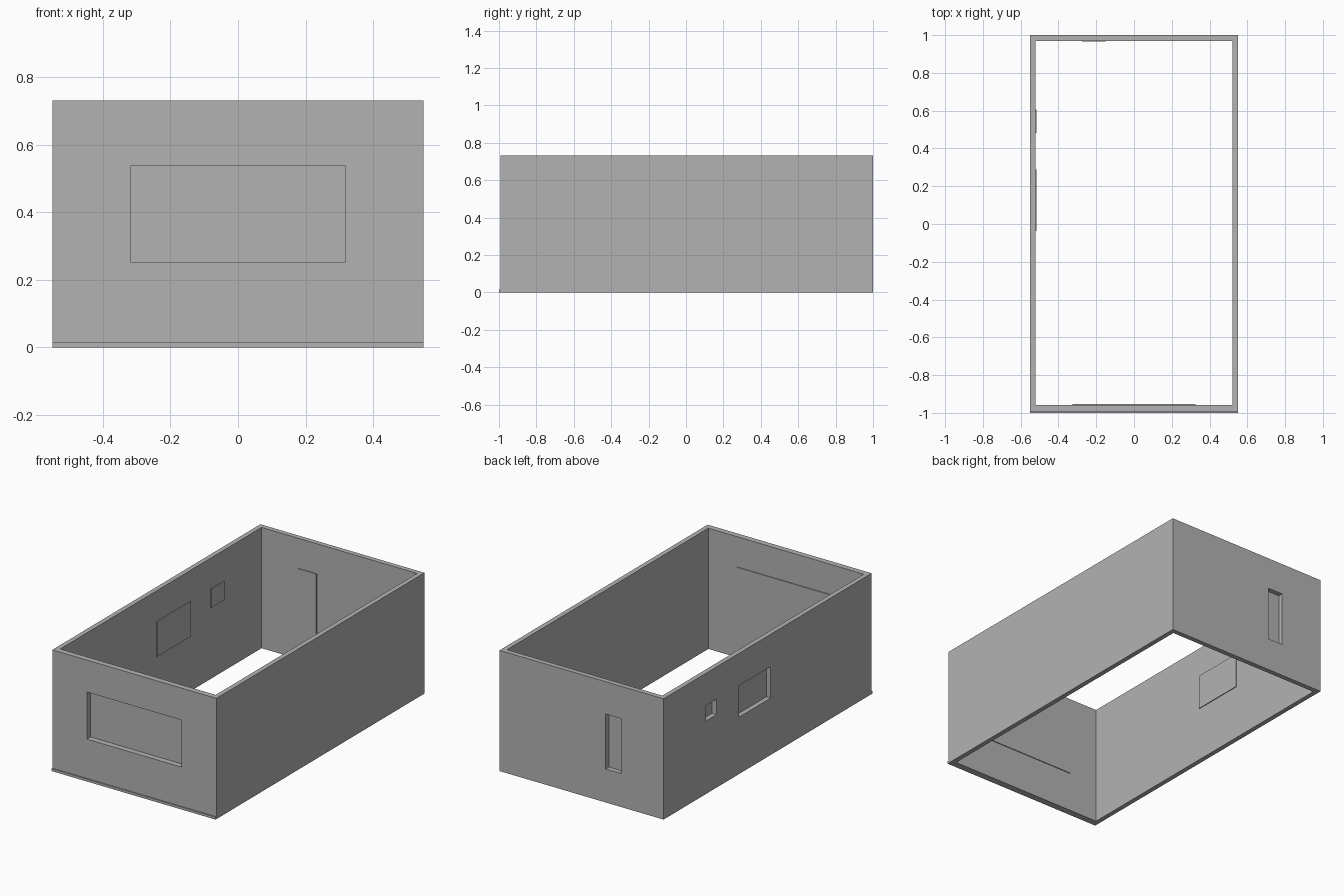
import bpy

if "Cube" in bpy.data.objects:
    bpy.data.objects.remove(bpy.data.objects["Cube"], do_unlink=True)

grey = bpy.data.materials.new("wall_grey")
grey.use_nodes = True
grey.diffuse_color = (0.45, 0.45, 0.45, 1)
grey.node_tree.nodes["Principled BSDF"].inputs["Base Color"].default_value = grey.diffuse_color


def box(name, x, y, z):
    """Box spanning the given (low, high) ranges."""
    bpy.ops.mesh.primitive_cube_add(size=1)
    ob = bpy.context.object
    ob.name = name
    ob.data.materials.append(grey)
    spans = (x, y, z)
    for v in ob.data.vertices:
        v.co = [s[0] if c < 0 else s[1] for s, c in zip(spans, v.co)]
    return ob


def cut(target, cutter):
    cutter.hide_render = True
    mod = target.modifiers.new("cut", "BOOLEAN")
    mod.operation = "DIFFERENCE"
    mod.solver = "EXACT"
    mod.object = cutter
    bpy.context.view_layer.objects.active = target
    bpy.ops.object.modifier_apply(modifier=mod.name)
    bpy.data.objects.remove(cutter, do_unlink=True)


def grow(span, d=0.011):
    return (span[0] - d, span[1] + d)


HALF_X, INNER_X = 0.55, 0.521
FRONT, FRONT_IN, BACK_IN, BACK = -0.993, -0.958, 0.97, 1.0
HEIGHT = 0.732
PANE = 0.005

# Open rectangular shell
walls = box("walls", (-HALF_X, HALF_X), (FRONT, BACK), (0, HEIGHT))
cut(walls, box("room_cutter", (-INNER_X, INNER_X), (FRONT_IN, BACK_IN), (-1, 2)))

# Openings: name, wall, span along the wall, height span
openings = [
    ("front_window", "front", (-0.318, 0.318), (0.253, 0.538)),
    ("back_window", "back", (-0.265, -0.162), (0.203, 0.536)),
    ("side_window_large", "side", (-0.025, 0.278), (0.345, 0.536)),
    ("side_window_small", "side", (0.493, 0.595), (0.443, 0.536)),
]

# Cut each opening and close it with a thin pane on the inner wall face
for name, wall, along, z in openings:
    if wall == "side":
        cut(walls, box("cutter", (-0.7, -0.4), along, z))
        box(name + "_pane", (-INNER_X, -INNER_X + PANE), grow(along), grow(z))
    elif wall == "front":
        cut(walls, box("cutter", along, (-1.1, -0.9), z))
        box(name + "_pane", grow(along, 0.008), (FRONT_IN, FRONT_IN + PANE), grow(z))
    else:
        cut(walls, box("cutter", along, (0.9, 1.1), z))
        box(name + "_pane", grow(along), (BACK_IN - PANE, BACK_IN), grow(z, 0.014))

# Low strip along the foot of the front wall
box("front_base_strip", (-HALF_X, HALF_X), (-1.0, FRONT), (0, 0.015))
